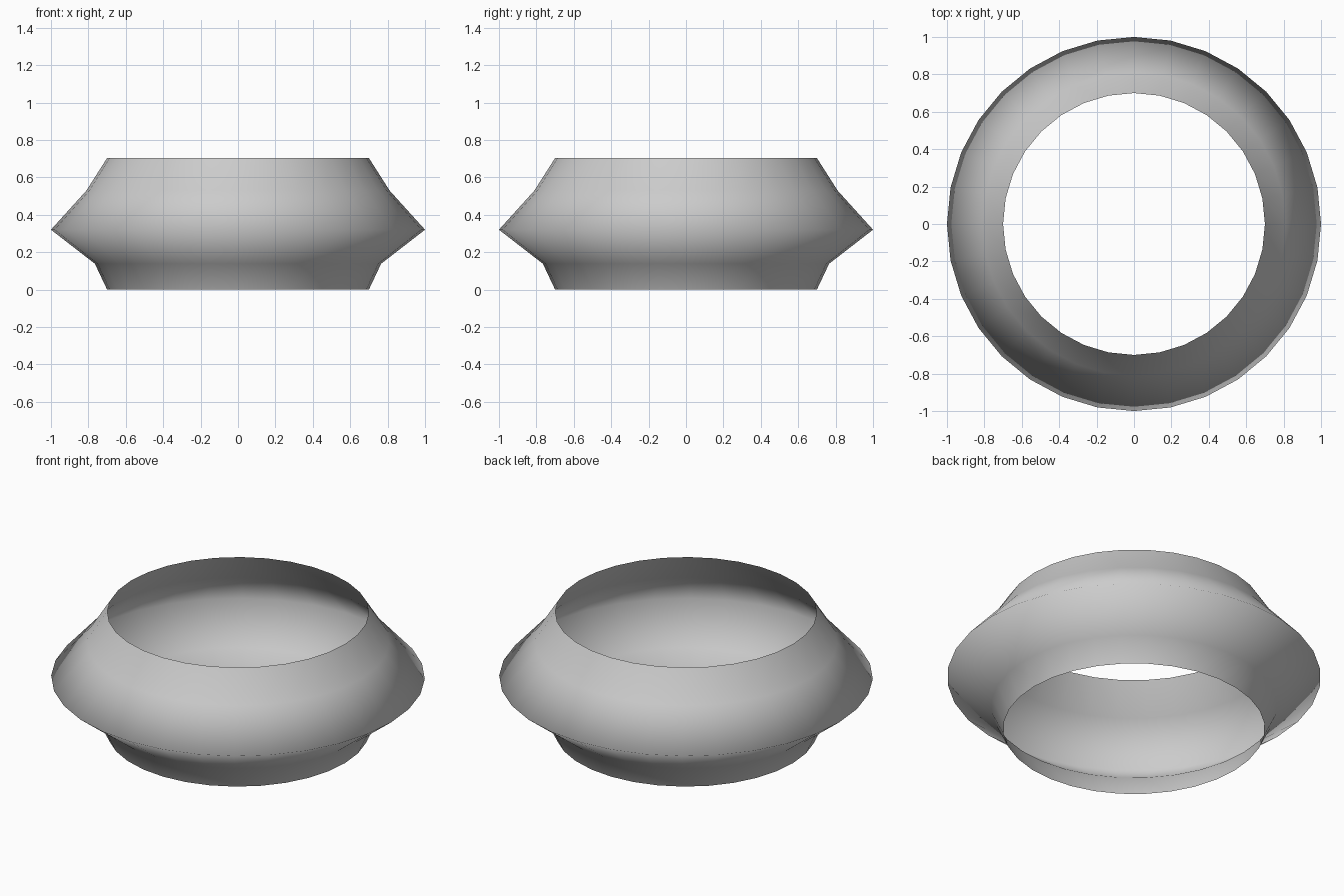
import bpy, bmesh, math

if "Cube" in bpy.data.objects:
    bpy.data.objects.remove(bpy.data.objects["Cube"])

SIDES = 32
# Open profile as (radius, height), bottom rim to top rim
PROFILE = [(0.70, 0.0), (0.765, 0.138), (1.0, 0.32), (0.81, 0.53), (0.70, 0.703)]

# Lathe the profile into an open, single-walled ring
bm = bmesh.new()
rings = [[bm.verts.new((r * math.cos(2 * math.pi * i / SIDES),
                        r * math.sin(2 * math.pi * i / SIDES), z))
          for i in range(SIDES)] for r, z in PROFILE]
for low, high in zip(rings, rings[1:]):
    for i in range(SIDES):
        j = (i + 1) % SIDES
        face = bm.faces.new((low[i], low[j], high[j], high[i]))
        face.smooth = True

mesh = bpy.data.meshes.new("flared_ring")
bm.to_mesh(mesh)
bm.free()
bpy.context.collection.objects.link(bpy.data.objects.new("flared_ring", mesh))
